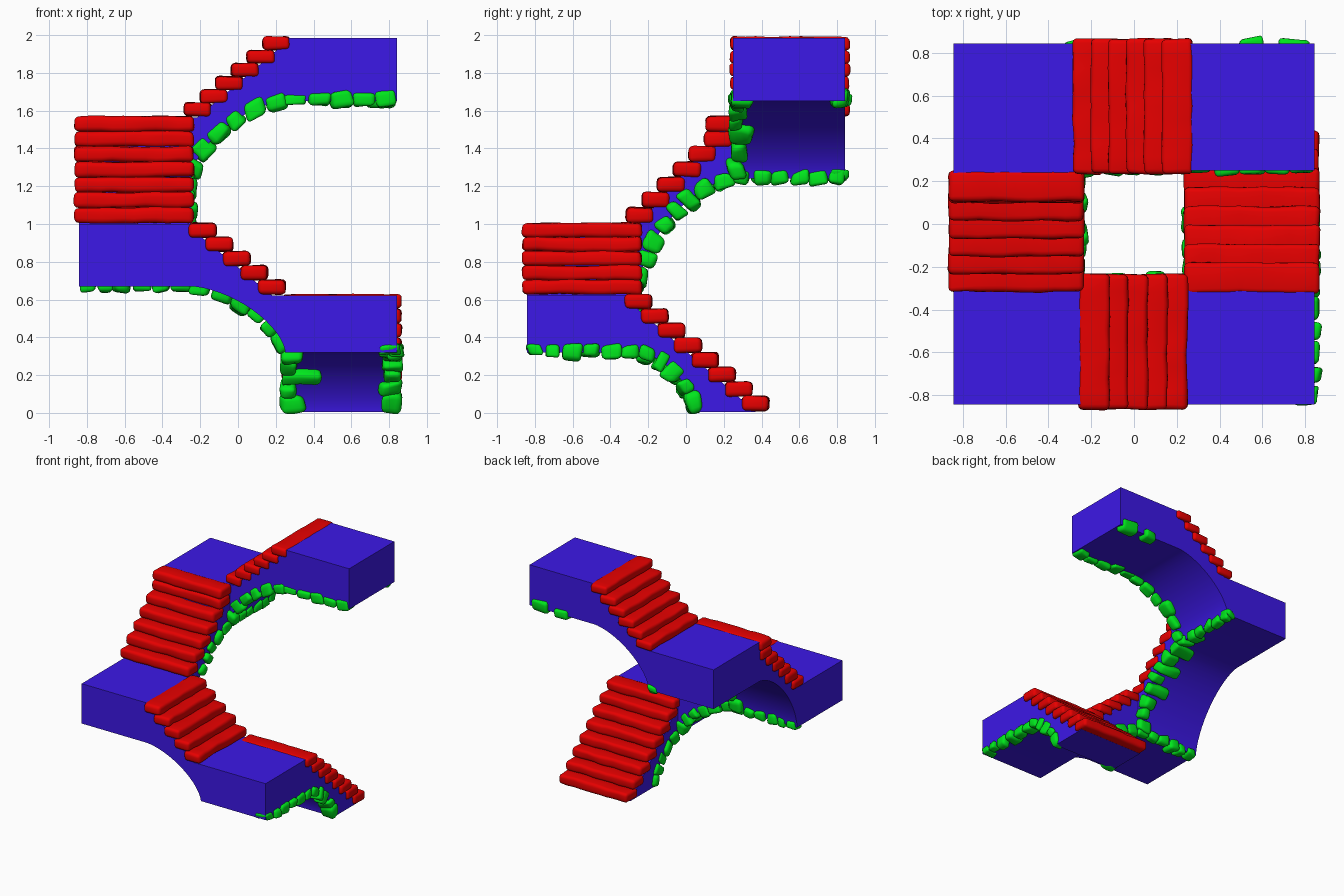
import bpy, bmesh, math, random
from mathutils import Matrix, Vector, noise

random.seed(11)
cube = bpy.data.objects.get("Cube")
if cube:
    bpy.data.objects.remove(cube, do_unlink=True)

INNER, OUTER = 0.25, 0.843      # wall faces of the square spiral
STEP_DEPTH = 0.145


def material(name, rgb):
    m = bpy.data.materials.new(name)
    m.use_nodes = True
    m.diffuse_color = (*rgb, 1)
    m.node_tree.nodes["Principled BSDF"].inputs["Base Color"].default_value = (*rgb, 1)
    return m


BLUE = material("blue_wall", (0.046, 0.009, 0.8))
RED = material("red_step", (0.84, 0.0, 0.0))
GREEN = material("green_stone", (0.0, 0.8, 0.012))


def finish(bm, name, mat, turn, sharp=math.pi):
    bmesh.ops.recalc_face_normals(bm, faces=bm.faces)
    mesh = bpy.data.meshes.new(name)
    bm.to_mesh(mesh)
    bm.free()
    mesh.materials.append(mat)
    mesh.shade_smooth()
    mesh.set_sharp_from_angle(angle=sharp)
    ob = bpy.data.objects.new(name, mesh)
    ob.rotation_euler.z = turn
    bpy.context.collection.objects.link(ob)


def add_block(bm, center, size, tilt=0, wear=0.01, cuts=1):
    """Rounded block worn by noise; tilt turns it in the plane of the profile."""
    part = bmesh.new()
    bmesh.ops.create_cube(part, size=1, matrix=Matrix.Diagonal((*size, 1)))
    bmesh.ops.bevel(part, geom=part.edges[:], offset=min(size) * 0.3, segments=3,
                    profile=0.5, affect='EDGES', clamp_overlap=True)
    lengthwise = [e for e in part.edges
                  if abs(e.verts[0].co.y - e.verts[1].co.y) > size[1] * 0.3]
    bmesh.ops.subdivide_edges(part, edges=lengthwise, cuts=cuts, use_grid_fill=True)
    seed = Vector(random.uniform(-50, 50) for _ in range(3))
    for v in part.verts:
        v.co += noise.noise_vector(v.co * 9 + seed) * wear
    part.transform(Matrix.Translation(center) @ Matrix.Rotation(-tilt, 4, 'Y'))
    temp = bpy.data.meshes.new("temp")
    part.to_mesh(temp)
    part.free()
    bm.from_mesh(temp)
    bpy.data.meshes.remove(temp)


def arch(f, n=16):
    """Underside curve: steep at the foot, level where it meets the landing."""
    pts = []
    for i in range(n + 1):
        t = i / n * math.pi / 2
        c, s = max(math.cos(t), 0) ** 1.25, math.sin(t) ** 1.25
        pts.append(Vector((INNER - (INNER - f["foot"]) * c, 0,
                           f["low"] + (f["high"] - f["low"]) * s)))
    return pts


def body(name, f, turn):
    h = (f["top"] - f["base"]) / f["steps"]
    pts = arch(f)
    pts += [Vector((OUTER, 0, f["high"])), Vector((OUTER, 0, f["top"])),
            Vector((f["last"] + 0.13, 0, f["top"])),
            Vector((f["last"] + 0.07, 0, f["top"] - h)),
            Vector((f["first"] + 0.07, 0, f["base"]))]
    if f["low"] < f["base"]:
        pts.append(Vector((f["foot"], 0, f["base"])))
    bm = bmesh.new()
    face = bm.faces.new([bm.verts.new(p + Vector((0, INNER, 0))) for p in pts])
    out = bmesh.ops.extrude_face_region(bm, geom=[face])["geom"]
    bmesh.ops.translate(bm, vec=(0, OUTER - INNER, 0),
                        verts=[g for g in out if isinstance(g, bmesh.types.BMVert)])
    finish(bm, name, BLUE, turn, math.radians(25))


def steps(name, f, turn):
    bm = bmesh.new()
    h = (f["top"] - f["base"]) / f["steps"]
    for k in range(f["steps"]):
        u = min(f["first"] + f["run"] * k, f["last"]) + STEP_DEPTH / 2
        add_block(bm, (u, 0.55, f["base"] + h * (k + 0.5) + 0.006),
                  (STEP_DEPTH, 0.632, h), wear=0.008, cuts=9)
    finish(bm, name, RED, turn)


def add_stone(bm, p, side, tilt, length, height, depth):
    """Stone set into the lower edge of the inner or outer wall face."""
    inward = 1 if side == INNER else -1
    v = side + inward * (depth / 2 - random.uniform(0.016, 0.028))
    add_block(bm, (p.x, v, p.z), (length, depth, height), tilt, wear=0.022)


def point_at(path, d):
    """Position and slope at distance d along a path."""
    for p, q in zip(path, path[1:]):
        leg = (q - p).length
        if d <= leg:
            break
        d -= leg
    way = (q - p).normalized()
    return p + way * d, math.atan2(way.z, way.x)


def stone_row(bm, path, side, gap, heights, depths):
    """Walk along a path, dropping stones of varied length."""
    total = sum((q - p).length for p, q in zip(path, path[1:]))
    shares = [random.uniform(0.8, 1.2) for _ in range(round(total / gap))]
    d = 0
    for share in shares:
        length = share / sum(shares) * total
        p, tilt = point_at(path, d + length / 2)
        add_stone(bm, p, side, tilt + random.uniform(-0.12, 0.12), length * 0.92,
                  random.uniform(*heights), random.choice(depths))
        d += length


def stones(name, f, turn):
    bm = bmesh.new()
    curve = arch(f)
    edge = [curve[-1] + Vector((0, 0, 0.008)), Vector((OUTER, 0, f["high"] + 0.008))]
    stone_row(bm, curve, INNER, f["gap"], (0.075, 0.115), (0.08, 0.09, 0.12, 0.2))
    if f["outer_row"]:
        stone_row(bm, curve, OUTER, f["gap"], (0.07, 0.11), (0.1, 0.13, 0.18))
    stone_row(bm, edge, OUTER if f["outer_row"] else INNER, f["gap"] * 0.95,
              (0.065, 0.085), (0.07, 0.09, 0.12))
    for u, z, length, height in f["extra"]:
        add_stone(bm, Vector((u, 0, z)), OUTER, 0, length, height, 0.1)
    finish(bm, name, GREEN, turn)


# Four flights, each ending in a landing, turning a quarter each time
KEYS = ("base", "top", "low", "high", "foot", "first", "last", "run", "steps",
        "gap", "outer_row", "extra")
FLIGHTS = [
    (0.005, 0.622, 0.005, 0.32, -0.05, -0.44, 0.18, 0.089, 8, 0.1, True, []),
    (0.622, 1.0, 0.32, 0.67, -0.25, -0.25, 0.115, 0.0925, 5, 0.105, False, []),
    (1.0, 1.565, 0.67, 1.24, -0.25, -0.317, 0.105, 0.083, 7, 0.107, False, []),
    (1.565, 1.985, 1.24, 1.65, -0.25, -0.285, 0.13, 0.083, 6, 0.118, False,
     [(-0.28, 1.26, 0.07, 0.06), (0.55, 1.65, 0.12, 0.07), (0.75, 1.67, 0.15, 0.1)]),
]
for i, row in enumerate(FLIGHTS):
    flight = dict(zip(KEYS, row))
    turn = -math.pi / 2 * (i + 1)
    body(f"flight_{i + 1}_body", flight, turn)
    steps(f"flight_{i + 1}_steps", flight, turn)
    stones(f"flight_{i + 1}_edge_stones", flight, turn)
